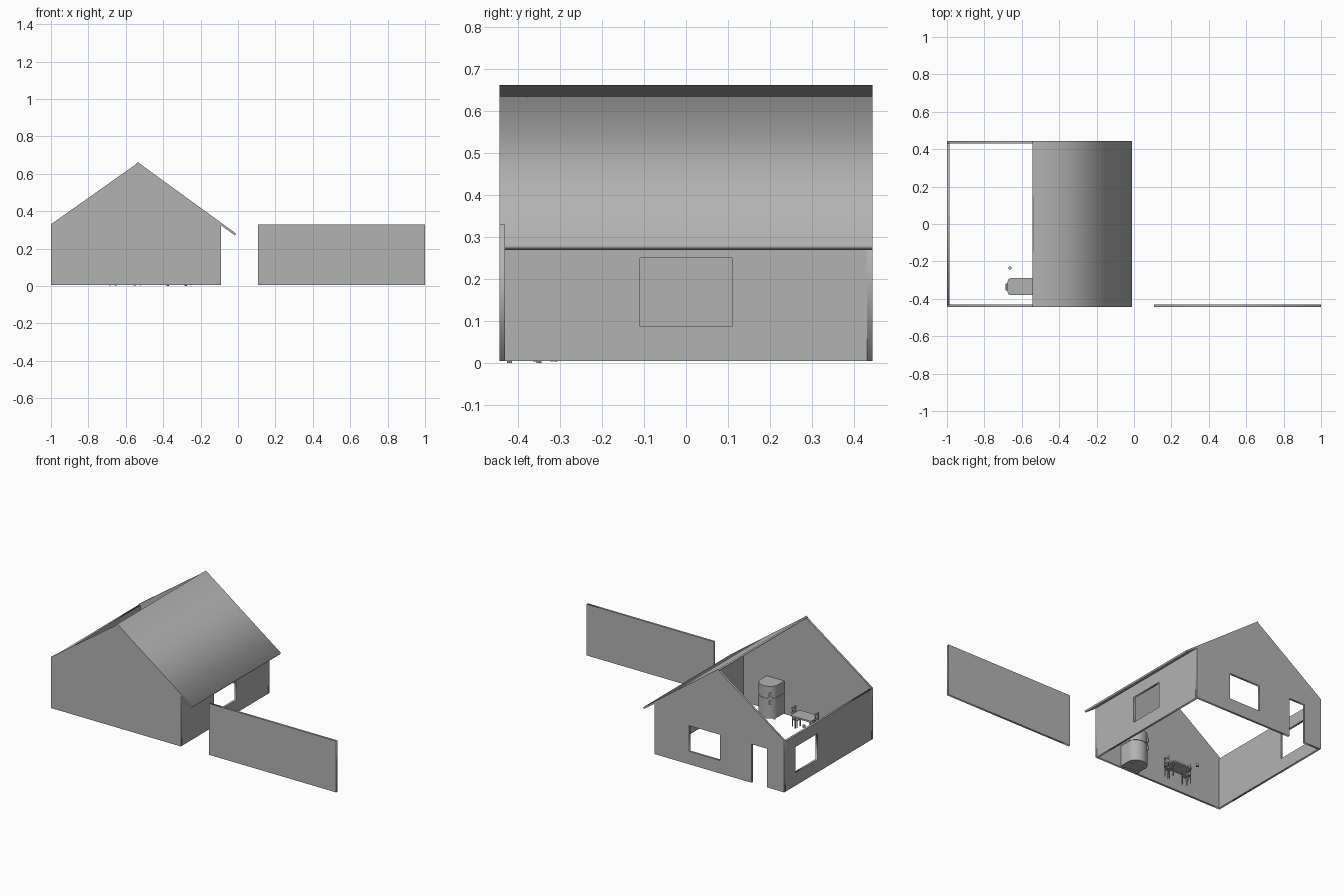
import bpy
from math import radians, sin, cos, pi

if "Cube" in bpy.data.objects:
    bpy.data.objects.remove(bpy.data.objects["Cube"], do_unlink=True)

grey = bpy.data.materials.new("plain_grey")
grey.use_nodes = True
GREY = (0.45, 0.45, 0.45, 1)
grey.diffuse_color = GREY
grey.node_tree.nodes["Principled BSDF"].inputs["Base Color"].default_value = GREY

# rotation that lays a drawn outline in each plane
PLANES = {"xy": (0, 0, 0), "xz": (radians(90), 0, 0), "yz": (radians(90), 0, radians(90))}


def slab(name, plane, loops, lo, hi):
    """Extrude an outline (first loop) with holes (other loops) from lo to hi."""
    curve = bpy.data.curves.new(name, "CURVE")
    curve.dimensions = "2D"
    curve.fill_mode = "BOTH"
    curve.extrude = (hi - lo) / 2
    for loop in loops:
        spline = curve.splines.new("POLY")
        spline.points.add(len(loop) - 1)
        for point, (a, b) in zip(spline.points, loop):
            point.co = (a, b, 0, 1)
        spline.use_cyclic_u = True
    obj = bpy.data.objects.new(name, curve)
    bpy.context.collection.objects.link(obj)
    mid = (lo + hi) / 2
    obj.location = {"xy": (0, 0, mid), "xz": (0, mid, 0), "yz": (mid, 0, 0)}[plane]
    obj.rotation_euler = PLANES[plane]
    bpy.ops.object.select_all(action="DESELECT")
    obj.select_set(True)
    bpy.context.view_layer.objects.active = obj
    bpy.ops.object.convert(target="MESH")
    obj = bpy.context.object
    obj.data.materials.clear()
    obj.data.materials.append(grey)
    return obj


def rect(a0, a1, b0, b1):
    return [(a0, b0), (a1, b0), (a1, b1), (a0, b1)]


def box(name, x0, x1, y0, y1, z0, z1):
    return slab(name, "xy", [rect(x0, x1, y0, y1)], z0, z1)


def cylinder(name, radius, depth, loc, rot=(0, 0, 0)):
    bpy.ops.mesh.primitive_cylinder_add(vertices=12, radius=radius, depth=depth, location=loc, rotation=rot)
    obj = bpy.context.object
    obj.name = name
    obj.data.materials.append(grey)
    bpy.ops.object.shade_smooth_by_angle()


# shell dimensions
LEFT, RIGHT, FRONT, BACK = -1.0, -0.09, -0.444, 0.444
BASE, EAVE, T = 0.005, 0.33, 0.013
SILL, HEAD = 0.087, 0.25
RIDGE_X, RIDGE_Z = -0.54, 0.655

# gable walls: the rear one has a doorway and a window
gable_top = [(RIGHT, 0.325), (RIDGE_X, RIDGE_Z), (LEFT, EAVE), (LEFT, BASE)]
slab("front_gable_wall", "xz", [gable_top + [(RIGHT, BASE)]], FRONT, FRONT + T)
door = [(-0.88, BASE), (-0.88, HEAD), (-0.77, HEAD), (-0.77, BASE)]
slab("back_gable_wall", "xz",
     [gable_top + door + [(RIGHT, BASE)], rect(-0.55, -0.333, SILL, HEAD)], BACK - T, BACK)

# side walls, one window each
inner = rect(FRONT + T, BACK - T, BASE, EAVE - 0.005)
slab("left_side_wall", "yz", [inner, rect(-0.11, 0.11, SILL, HEAD)], RIGHT - T, RIGHT)
slab("right_side_wall", "yz", [inner, rect(0.11, 0.33, SILL, HEAD)], LEFT, LEFT + T)

# single roof panel with overhanging eave
slab("roof_panel", "xz",
     [[(-0.544, 0.654), (-0.536, 0.662), (-0.01, 0.28), (-0.016, 0.27)]], FRONT, BACK)

# detached wall panel
slab("detached_wall", "xz", [rect(0.107, 1.0, BASE, EAVE)], FRONT, FRONT + T)

# dining table with rounded corners
R = 0.015
top = []
for cx, cy, start in ((-0.545, -0.305, 0), (-0.66, -0.305, 90), (-0.66, -0.365, 180), (-0.545, -0.365, 270)):
    for step in range(5):
        a = radians(start + step * 22.5)
        top.append((cx + R * cos(a), cy + R * sin(a)))
slab("table_top", "xy", [top], 0.078, 0.088)
for x in (-0.655, -0.55):
    for y in (-0.36, -0.31):
        cylinder("table_leg", 0.004, 0.074, (x, y, 0.041))

# a chair at each end of the table, back facing outward
for x, out in ((-0.683, -1), (-0.522, 1)):
    x0, x1 = sorted((x, x - out * 0.036))
    box("chair_seat", x0, x1, -0.355, -0.317, 0.047, 0.053)
    for y in (-0.352, -0.32):
        cylinder("chair_back_post", 0.003, 0.12, (x, y, 0.064))
        cylinder("chair_front_leg", 0.003, 0.046, (x - out * 0.033, y, 0.027))
    for z in (0.085, 0.112):
        box("chair_back_rail", x - 0.003, x + 0.003, -0.355, -0.317, z, z + 0.012)

# small hanging knob beside the table
cylinder("small_knob", 0.009, 0.014, (-0.663, -0.235, 0.075))


# bow-fronted refrigerator
def bow(grow):
    arc = [(-0.327 + (0.062 + grow) * cos(pi * i / 16), -0.365 + (0.055 + grow) * sin(pi * i / 16))
           for i in range(17)]
    return [(-0.389 - grow, -0.429), (-0.265 + grow, -0.429)] + arc


for name, z0, z1, grow in (("refrigerator_lower_door", 0.01, 0.138, 0),
                           ("refrigerator_gap", 0.138, 0.142, -0.003),
                           ("refrigerator_upper_door", 0.142, 0.215, 0)):
    slab(name, "xy", [bow(grow)], z0, z1)
    bpy.ops.object.shade_smooth_by_angle(angle=radians(25))
for x in (-0.375, -0.28):
    for y in (-0.42, -0.35):
        cylinder("refrigerator_foot", 0.006, 0.012, (x, y, 0.006))
for z in (0.115, 0.165):
    box("refrigerator_handle", -0.372, -0.364, -0.34, -0.312, z - 0.012, z + 0.012)
